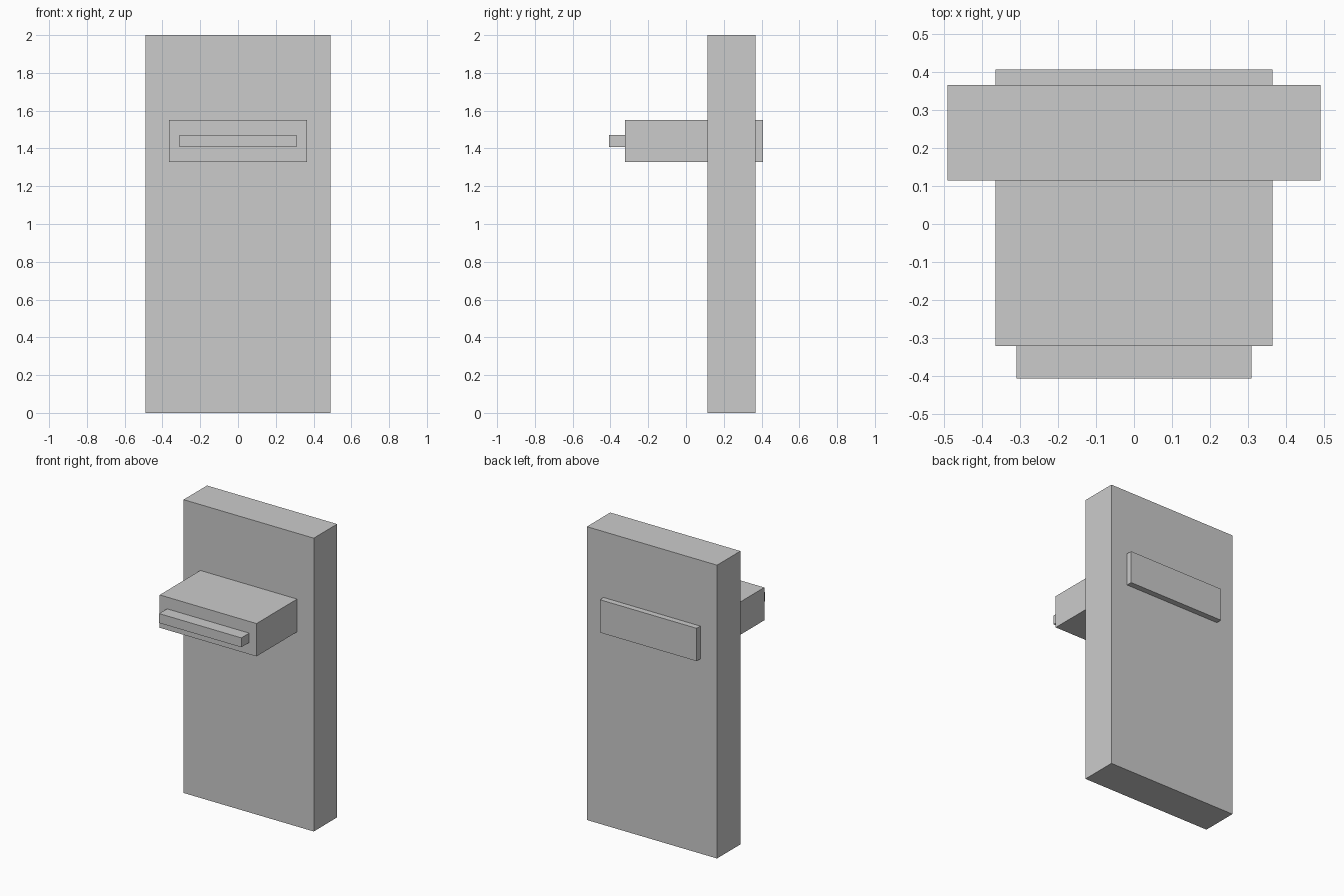
import bpy

if "Cube" in bpy.data.objects:
    bpy.data.objects.remove(bpy.data.objects["Cube"])


def box(name, x, y, z):
    """Axis-aligned box from (min, max) ranges."""
    bpy.ops.mesh.primitive_cube_add(size=1, location=[(a + b) / 2 for a, b in (x, y, z)])
    ob = bpy.context.object
    ob.name = name
    ob.scale = [b - a for a, b in (x, y, z)]
    bpy.ops.object.transform_apply(location=False, rotation=False, scale=True)
    return ob


# Tall upright slab
box("upright_slab", (-0.491, 0.491), (0.115, 0.367), (0, 2))
# Block passing through the slab, showing slightly at the back
box("through_block", (-0.365, 0.365), (-0.322, 0.407), (1.327, 1.551))
# Thin bar on the front of the block
box("front_bar", (-0.31, 0.31), (-0.407, -0.322), (1.407, 1.471))
